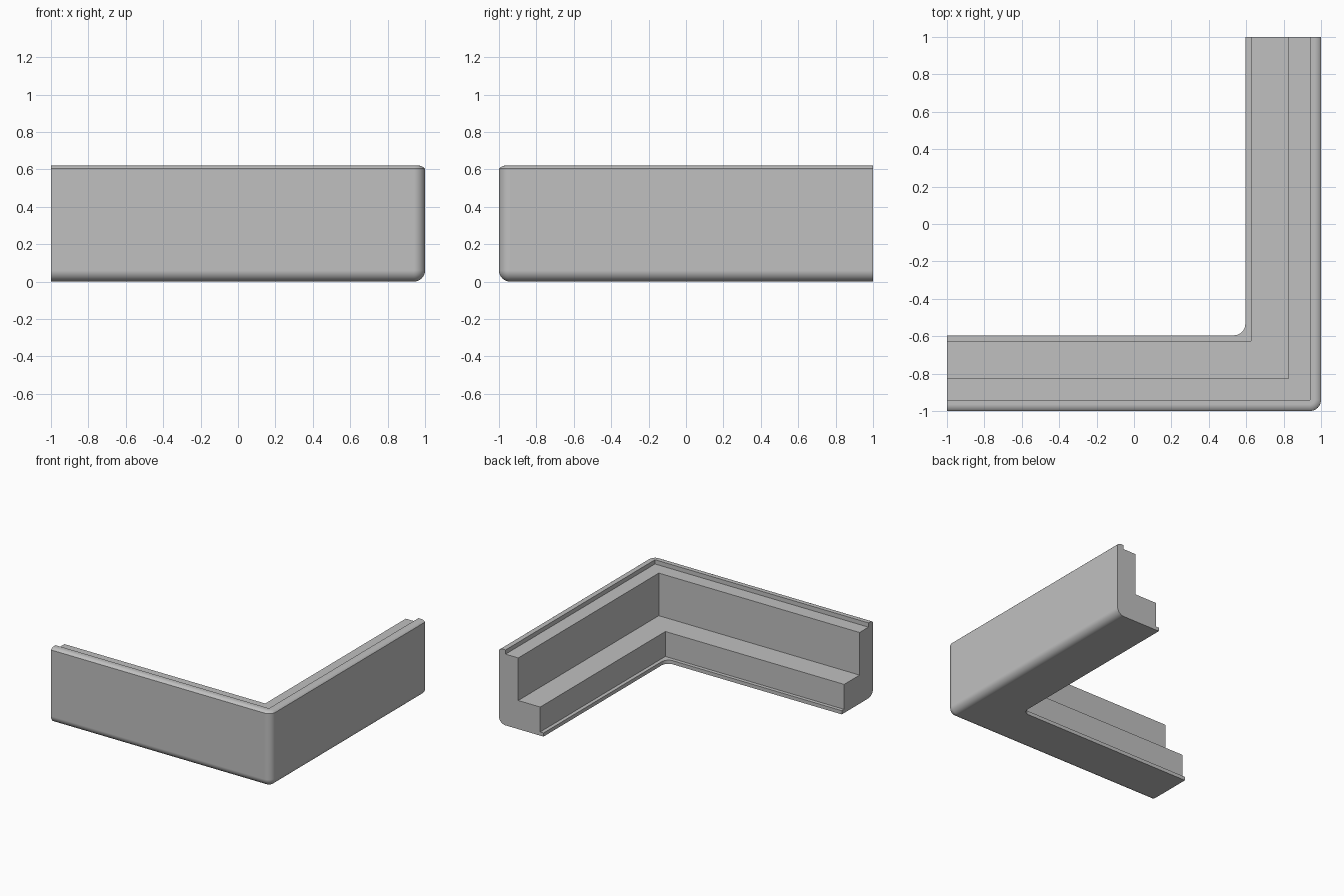
import bpy, bmesh
from math import sin, cos, asin, pi, radians

cube = bpy.data.objects.get("Cube")
if cube:
    bpy.data.objects.remove(cube, do_unlink=True)

HEIGHT = 0.62
ROUND = 0.06      # bottom edge and corner rounding
STEPS = 10

grey = bpy.data.materials.new("plain_grey")
grey.use_nodes = True
colour = (0.53, 0.53, 0.53, 1)
grey.diffuse_color = colour
grey.node_tree.nodes["Principled BSDF"].inputs["Base Color"].default_value = colour


def section():
    """Cross-section as (distance in from the outer face, height)."""
    pts = []
    # rounded bottom outer edge
    for i in range(STEPS + 1):
        a = pi / 2 * i / STEPS
        pts.append((ROUND * (1 - sin(a)), ROUND * (1 - cos(a))))
    # softly crowned top lip
    crown, reach = 0.046, 0.035
    start = asin(reach / crown)
    for i in range(7):
        a = start * (1 - i / 6)
        pts.append((reach - crown * sin(a), HEIGHT - crown * (1 - cos(a))))
    # stepped inner side, down to the thin bottom flange
    pts += [(ROUND, HEIGHT), (ROUND, 0.585), (0.175, 0.585), (0.175, 0.235),
            (0.375, 0.235), (0.375, 0.03), (0.405, 0.03), (0.405, 0)]
    return pts


def rail(d, z):
    """Path of one section point along both arms and round the corner."""
    r = ROUND if d > 0.4 else max(ROUND - d, 0)
    c = 1 - d - r
    path = [(-1, d - 1, z)]
    for i in range(STEPS + 1):
        a = pi / 2 * (i / STEPS - 1)
        path.append((c + r * cos(a), -c + r * sin(a), z))
    return path + [(1 - d, 1, z)]


# Sweep the section along the L and close both ends
bm = bmesh.new()
rails = [[bm.verts.new(p) for p in rail(d, z)] for d, z in section()]
for k, a in enumerate(rails):
    b = rails[(k + 1) % len(rails)]
    for i in range(len(a) - 1):
        bm.faces.new((a[i], a[i + 1], b[i + 1], b[i]))
bm.faces.new([r[0] for r in rails])
bm.faces.new([r[-1] for r in reversed(rails)])
bmesh.ops.remove_doubles(bm, verts=bm.verts[:], dist=0.0001)
bmesh.ops.recalc_face_normals(bm, faces=bm.faces[:])

mesh = bpy.data.meshes.new("corner_trim")
bm.to_mesh(mesh)
bm.free()
mesh.materials.append(grey)
trim = bpy.data.objects.new("corner_trim", mesh)
bpy.context.collection.objects.link(trim)

# Smooth roundings with crisp steps
bpy.ops.object.select_all(action='DESELECT')
trim.select_set(True)
bpy.context.view_layer.objects.active = trim
bpy.ops.object.shade_smooth_by_angle(angle=radians(30))
weighted = trim.modifiers.new("flat_face_normals", 'WEIGHTED_NORMAL')
weighted.keep_sharp = True
